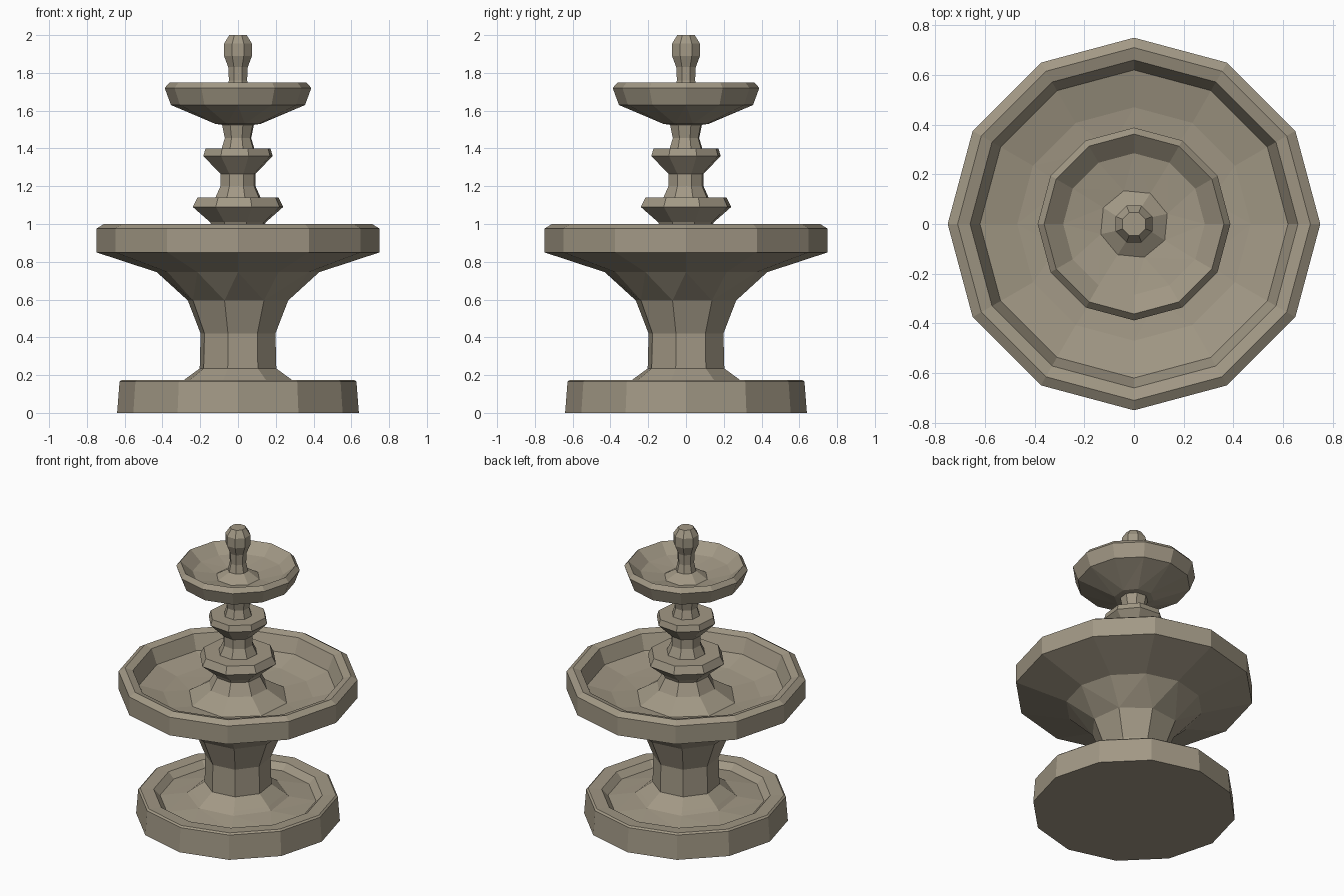
import bpy, bmesh, math

if "Cube" in bpy.data.objects:
    bpy.data.objects.remove(bpy.data.objects["Cube"])

stone = bpy.data.materials.new("weathered_stone")
stone.diffuse_color = (0.36, 0.315, 0.235, 1)
stone.use_nodes = True
stone.node_tree.nodes["Principled BSDF"].inputs["Base Color"].default_value = stone.diffuse_color

BOWL = (12, 0)       # sides, turn in degrees
COLUMN = (8, -15)
UPPER = (8, 17)
FINIAL = (8, 22.5)


def lathe(name, rings, cap_start=False, cap_end=False):
    """Turned part; rings are (radius, height, (sides, turn)), counts may differ."""
    bm = bmesh.new()
    loops = []
    for r, z, (n, turn) in rings:
        t = math.radians(turn)
        loops.append([bm.verts.new((r * math.cos(t + k * math.tau / n),
                                    r * math.sin(t + k * math.tau / n), z)) for k in range(n)])
    for k in range(len(rings) - 1):
        a, b = loops[k], loops[k + 1]
        (na, ta), (nb, tb) = rings[k][2], rings[k + 1][2]
        same = na == nb
        i = j = 0
        while i < na or j < nb:
            if same:
                bm.faces.new((a[i], a[(i + 1) % na], b[(j + 1) % nb], b[j]))
                i, j = i + 1, j + 1
                continue
            next_a = ta + (i + 1) * 360 / na
            next_b = tb + (j + 1) * 360 / nb
            if j >= nb or (i < na and next_a <= next_b):
                bm.faces.new((a[i % na], a[(i + 1) % na], b[j % nb]))
                i += 1
            else:
                bm.faces.new((a[i % na], b[(j + 1) % nb], b[j % nb]))
                j += 1
    if cap_start:
        bm.faces.new(loops[0][::-1])
    if cap_end:
        bm.faces.new(loops[-1])
    me = bpy.data.meshes.new(name)
    bm.to_mesh(me)
    bm.free()
    me.materials.append(stone)
    ob = bpy.data.objects.new(name, me)
    bpy.context.collection.objects.link(ob)
    return ob


def part(name, sides, points, first=None, last=None, **caps):
    """Profile with one side count; first/last override the joining rings."""
    rings = [(r, z, sides) for r, z in points]
    if first:
        rings[0] = (*points[0], first)
    if last:
        rings[-1] = (*points[-1], last)
    return lathe(name, rings, **caps)


# round base with a shallow trough
part("base", BOWL, [(0.64, 0.0), (0.627, 0.165), (0.615, 0.175), (0.53, 0.17),
                    (0.49, 0.13), (0.32, 0.155)], last=COLUMN, cap_start=True)
# main column flaring up to the large bowl
part("column", COLUMN, [(0.32, 0.155), (0.295, 0.175), (0.21, 0.235),
                        (0.205, 0.42), (0.275, 0.595)])
# large bowl, outside then inside
part("large_bowl", BOWL, [(0.275, 0.595), (0.43, 0.745), (0.75, 0.85), (0.75, 0.975),
                          (0.71, 1.0), (0.66, 0.985), (0.62, 0.885), (0.47, 0.845),
                          (0.32, 0.83)], first=COLUMN, last=UPPER)
# small foot rising out of the large bowl
part("upper_foot", UPPER, [(0.32, 0.83), (0.19, 0.91), (0.145, 0.99), (0.155, 1.01)])
# lower and upper collars with necks
part("lower_collar", UPPER, [(0.155, 1.01), (0.25, 1.09), (0.225, 1.14), (0.125, 1.14),
                             (0.097, 1.2), (0.097, 1.265)])
part("upper_collar", UPPER, [(0.097, 1.265), (0.192, 1.36), (0.18, 1.4), (0.09, 1.4),
                             (0.073, 1.455), (0.088, 1.525), (0.125, 1.53)])
# small bowl
part("small_bowl", BOWL, [(0.125, 1.53), (0.355, 1.63), (0.388, 1.72), (0.362, 1.75),
                          (0.285, 1.685), (0.14, 1.66)], first=UPPER, last=UPPER)
# finial
part("finial", FINIAL, [(0.14, 1.66), (0.065, 1.705), (0.052, 1.76), (0.056, 1.83),
                        (0.08, 1.89), (0.08, 1.955), (0.05, 2.0)], first=UPPER, cap_end=True)
